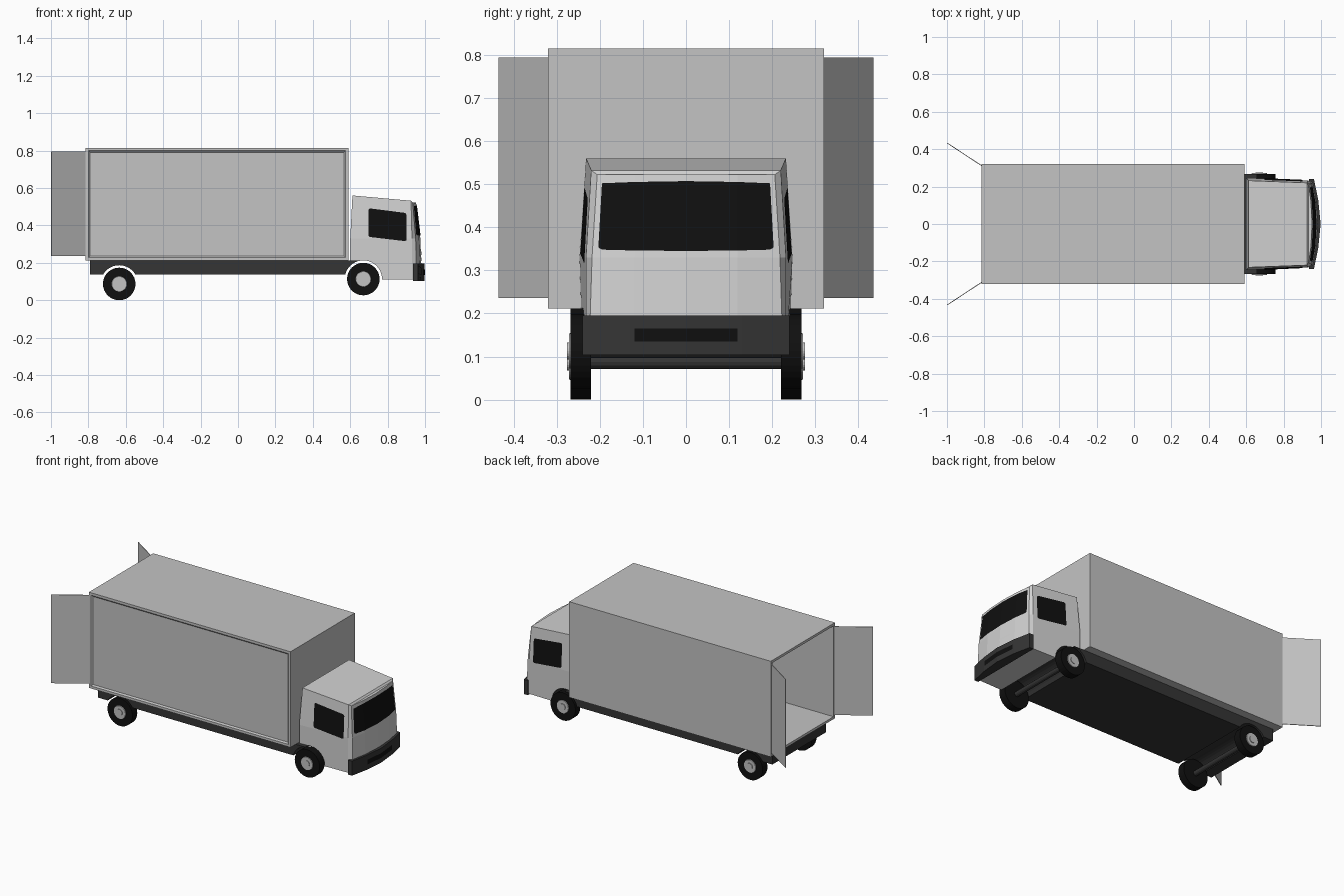
import bpy, bmesh, math
from mathutils import Vector, Matrix
from mathutils.bvhtree import BVHTree

if "Cube" in bpy.data.objects:
    bpy.data.objects.remove(bpy.data.objects["Cube"])


def mat(name, v):
    m = bpy.data.materials.new(name)
    m.diffuse_color = (v, v, v, 1)
    m.use_nodes = True
    m.node_tree.nodes["Principled BSDF"].inputs["Base Color"].default_value = m.diffuse_color
    return m


BOX = mat("cargo_grey", 0.55)
CAB = mat("cab_light_grey", 0.65)
DARK = mat("chassis_dark_grey", 0.035)
BLACK = mat("black_rubber_and_glass", 0.005)
HUB = mat("hub_silver", 0.55)


def finish(name, bm, *mats, recalc=True):
    if recalc:
        bmesh.ops.recalc_face_normals(bm, faces=bm.faces)
    me = bpy.data.meshes.new(name)
    bm.to_mesh(me)
    ob = bpy.data.objects.new(name, me)
    bpy.context.collection.objects.link(ob)
    for m in mats:
        me.materials.append(m)
    return ob


def cuboid(lo, hi):
    bm = bmesh.new()
    lo, hi = Vector(lo), Vector(hi)
    bmesh.ops.create_cube(bm, size=1, matrix=Matrix.Translation((lo + hi) / 2) @ Matrix.Diagonal((*(hi - lo), 1)))
    return bm


def cyl_y(name, x, z, y0, y1, r, *mats, seg=32, r2=None):
    bm = bmesh.new()
    bmesh.ops.create_cone(bm, cap_ends=True, segments=seg, radius1=r, radius2=r2 or r, depth=abs(y1 - y0),
                          matrix=Matrix.Translation((x, (y0 + y1) / 2, z)) @
                          Matrix.Rotation(-math.pi / 2 if y1 > y0 else math.pi / 2, 4, 'X'))
    for f in bm.faces:
        f.smooth = len(f.verts) == 4
    ob = finish(name, bm, *mats)
    for e in ob.data.edges:
        e.use_edge_sharp = True
    for p in ob.data.polygons:
        p.use_smooth = False
    return ob


def decal(name, target, cols, direction, m, offset=0.003):
    """Project columns (u, low, high) onto a surface as a thin skin."""
    d = Vector(direction)
    bm = bmesh.new()
    rows = []
    for u, lo, hi in cols:
        pts = []
        for z in (lo, hi):
            o = Vector((u, 0, z)) - d * 2 if abs(d.y) > 0.5 else Vector((0, u, z)) - d * 2
            pts.append(bm.verts.new(target.ray_cast(o, d)[0] - d * offset))
        rows.append(pts)
    for a, b in zip(rows, rows[1:]):
        f = bm.faces.new((a[0], b[0], b[1], a[1]))
        f.normal_update()
        if f.normal.dot(d) > 0:
            f.normal_flip()
    return finish(name, bm, m, recalc=False)


# Cargo box: open at the rear, framed panel on the -y side
bm = cuboid((-0.815, -0.32, 0.212), (0.59, 0.32, 0.815))
bm.normal_update()
rear = min(bm.faces, key=lambda f: f.calc_center_median().x)
side = min(bm.faces, key=lambda f: f.calc_center_median().y)
bmesh.ops.inset_region(bm, faces=[side], thickness=0.022)
bmesh.ops.inset_region(bm, faces=[side], thickness=0.012, depth=-0.008)
bmesh.ops.inset_region(bm, faces=[rear], thickness=0.022)
inner = bmesh.ops.extrude_discrete_faces(bm, faces=[rear])["faces"]
bmesh.ops.translate(bm, verts=inner[0].verts, vec=(1.38, 0, 0))
finish("cargo_box", bm, BOX)

# Rear doors, swung open
for s, side_name in ((-1, "front"), (1, "back")):
    bm = bmesh.new()
    a, b = Vector((-0.815, s * 0.312)), Vector((-0.999, s * 0.433))
    n = Vector((b.y - a.y, a.x - b.x)).normalized() * 0.002
    loops = [[bm.verts.new((p.x, p.y, z)) for p in (a - n, a + n, b + n, b - n)] for z in (0.236, 0.794)]
    for i in range(4):
        j = (i + 1) % 4
        bm.faces.new((loops[0][i], loops[0][j], loops[1][j], loops[1][i]))
    bm.faces.new(loops[0])
    bm.faces.new(loops[1])
    finish("rear_door_" + side_name, bm, BOX)

# Chassis
chassis = finish("chassis", cuboid((-0.79, -0.268, 0.138), (0.66, 0.268, 0.212)), DARK, DARK)

# Cab: three stacked sections (back corner, side front, front corner, mid, centre)
sections = [
    [(0.597, 0.24, 0.11), (0.93, 0.232, 0.11), (0.955, 0.225, 0.11), (0.975, 0.12, 0.11), (0.983, 0, 0.11)],
    [(0.600, 0.247, 0.33), (0.93, 0.232, 0.33), (0.950, 0.218, 0.33), (0.968, 0.12, 0.33), (0.975, 0, 0.33)],
    [(0.612, 0.232, 0.56), (0.925, 0.220, 0.532), (0.934, 0.206, 0.522), (0.946, 0.12, 0.522), (0.952, 0, 0.522)],
]
bm = bmesh.new()
rings = []
for sec in sections:
    pts = [(x, -y, z) for x, y, z in sec] + sec[-2::-1]
    rings.append([bm.verts.new(p) for p in pts])
for lo, hi in zip(rings, rings[1:]):
    for i in range(9):
        j = (i + 1) % 9
        bm.faces.new((lo[i], lo[j], hi[j], hi[i]))
bm.faces.new(rings[0])
t = rings[2]
bm.faces.new((t[0], t[1], t[7], t[8]))
bm.faces.new((t[1], t[2], t[6], t[7]))
bm.faces.new(t[2:7])
bmesh.ops.recalc_face_normals(bm, faces=bm.faces)
cab_tree = BVHTree.FromBMesh(bm)
cab = finish("cab", bm, CAB, DARK)

# Windows and grille slots
decal("windscreen", cab_tree, [(-0.203, 0.353, 0.36), (-0.195, 0.348, 0.502), (-0.12, 0.346, 0.505), (0, 0.345, 0.507),
                               (0.12, 0.346, 0.505), (0.195, 0.348, 0.502), (0.203, 0.353, 0.36)], (-1, 0, 0), BLACK)
for s in (-1, 1):
    decal("side_window", cab_tree, [(0.698, 0.345, 0.485), (0.705, 0.338, 0.491), (0.893, 0.316, 0.467),
                                    (0.901, 0.321, 0.458)], (0, -s, 0), BLACK)
for z in (0.211, 0.243):
    decal("grille_slot", cab_tree, [(-0.088, z, z + 0.015), (0, z, z + 0.017), (0.088, z, z + 0.015)], (-1, 0, 0), CAB)

# Bumper: shallow vee in plan
bm = bmesh.new()
plan = [(0.935, -0.24), (0.962, -0.24), (0.985, -0.13), (0.998, 0), (0.985, 0.13), (0.962, 0.24), (0.935, 0.24)]
f = bm.faces.new([bm.verts.new((x, y, 0.103)) for x, y in plan])
ext = bmesh.ops.extrude_face_region(bm, geom=[f])["geom"]
bmesh.ops.translate(bm, verts=[v for v in ext if isinstance(v, bmesh.types.BMVert)], vec=(0, 0, 0.092))
bmesh.ops.recalc_face_normals(bm, faces=bm.faces)
bumper_tree = BVHTree.FromBMesh(bm)
finish("bumper", bm, DARK)
decal("bumper_intake", bumper_tree, [(-0.12, 0.135, 0.165), (0, 0.135, 0.165), (0.12, 0.135, 0.165)],
      (-1, 0, 0), BLACK, 0.002)
for s in (-1, 1):
    decal("headlamp", bumper_tree, [(s * 0.155, 0.137, 0.142), (s * 0.167, 0.135, 0.178), (s * 0.235, 0.142, 0.18)],
          (-1, 0, 0), DARK, 0.002)
    decal("fog_lamp", bumper_tree, [(s * 0.175, 0.112, 0.123), (s * 0.215, 0.112, 0.123)], (-1, 0, 0), DARK, 0.002)

# Wheel tunnels, axles and wheels
for x, z, label in ((-0.635, 0.087, "rear"), (0.67, 0.113, "front")):
    cutter = cyl_y(label + "_arch_cutter", x, z, -0.5, 0.5, 0.1, CAB, DARK, seg=40)
    cutter.hide_render = True
    cutter.hide_viewport = False
    cutter.display_type = 'WIRE'
    for p in cutter.data.polygons:
        p.material_index = 1
    for ob in ((chassis, cab) if label == "front" else (chassis,)):
        mod = ob.modifiers.new(label + "_arch", 'BOOLEAN')
        mod.operation, mod.object, mod.solver = 'DIFFERENCE', cutter, 'EXACT'
    cyl_y(label + "_axle", x, z, -0.23, 0.23, 0.016, DARK, seg=12)
    for s in (-1, 1):
        cyl_y(label + "_tyre", x, z, s * 0.22, s * 0.268, 0.087, BLACK)
        cyl_y(label + "_hub", x, z, s * 0.26, s * 0.272, 0.044, HUB, r2=0.04)
        cyl_y(label + "_hub_cap", x, z, s * 0.265, s * 0.276, 0.02, HUB, seg=20)
